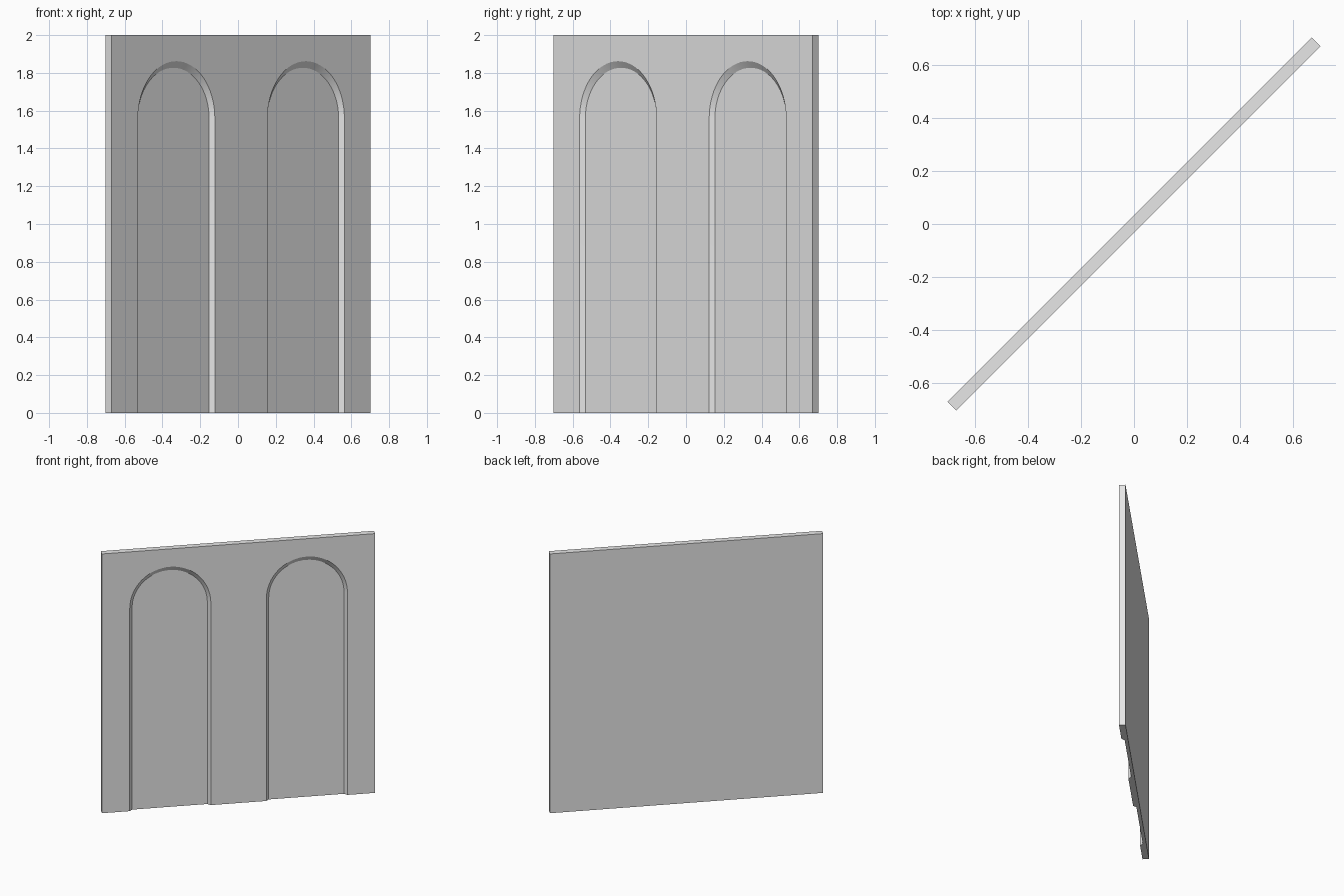
import bpy, bmesh, math

if "Cube" in bpy.data.objects:
    bpy.data.objects.remove(bpy.data.objects["Cube"])

HALF = 0.485      # half width of one wall panel
FRONT, BACK = -0.0235, 0.0235
RECESS = FRONT + 0.022
HEIGHT = 2.0
SPRING = 1.56     # height where the arch begins
SEG = 32

mat = bpy.data.materials.new("light grey")
mat.diffuse_color = (0.8, 0.8, 0.8, 1)
mat.use_nodes = True
mat.node_tree.nodes["Principled BSDF"].inputs["Base Color"].default_value = mat.diffuse_color


def arch(half, rise, y):
    """Open arch outline, from bottom left over the top to bottom right."""
    pts = [(-half, y, 0)]
    for i in range(SEG + 1):
        a = math.pi * (1 - i / SEG)
        pts.append((half * math.cos(a), y, SPRING + rise * math.sin(a)))
    pts.append((half, y, 0))
    return pts


def wall_panel(name, centre):
    bm = bmesh.new()
    outer = [bm.verts.new(p) for p in arch(0.288, 0.302, FRONT)]
    inner = [bm.verts.new(p) for p in arch(0.267, 0.267, RECESS)]
    corners = [(-HALF, 0), (-HALF, HEIGHT), (HALF, HEIGHT), (HALF, 0)]
    front = [bm.verts.new((x, FRONT, z)) for x, z in corners]
    back = [bm.verts.new((x, BACK, z)) for x, z in corners]
    # front frame, recessed niche and back
    bm.faces.new(outer + front[::-1])
    bm.faces.new(inner)
    bm.faces.new(back)
    # splayed reveal around the niche
    for i in range(len(outer) - 1):
        bm.faces.new((outer[i], outer[i + 1], inner[i + 1], inner[i]))
    # left end, top, right end
    for i in range(3):
        bm.faces.new((front[i], front[i + 1], back[i + 1], back[i]))
    # underside
    bm.faces.new((front[0], outer[0], inner[0], inner[-1], outer[-1],
                  front[3], back[3], back[0]))
    bmesh.ops.recalc_face_normals(bm, faces=bm.faces)
    big = [f for f in bm.faces if len(f.verts) > 4]
    bmesh.ops.triangulate(bm, faces=big)

    mesh = bpy.data.meshes.new(name)
    bm.to_mesh(mesh)
    bm.free()
    mesh.materials.append(mat)
    obj = bpy.data.objects.new(name, mesh)
    bpy.context.collection.objects.link(obj)
    # the wall runs diagonally
    turn = math.radians(45)
    obj.location = (centre * math.cos(turn), centre * math.sin(turn), 0)
    obj.rotation_euler = (0, 0, turn)
    bpy.ops.object.select_all(action='DESELECT')
    obj.select_set(True)
    bpy.context.view_layer.objects.active = obj
    bpy.ops.object.shade_smooth_by_angle(angle=math.radians(30))


wall_panel("left_wall_panel", -HALF)
wall_panel("right_wall_panel", HALF)
